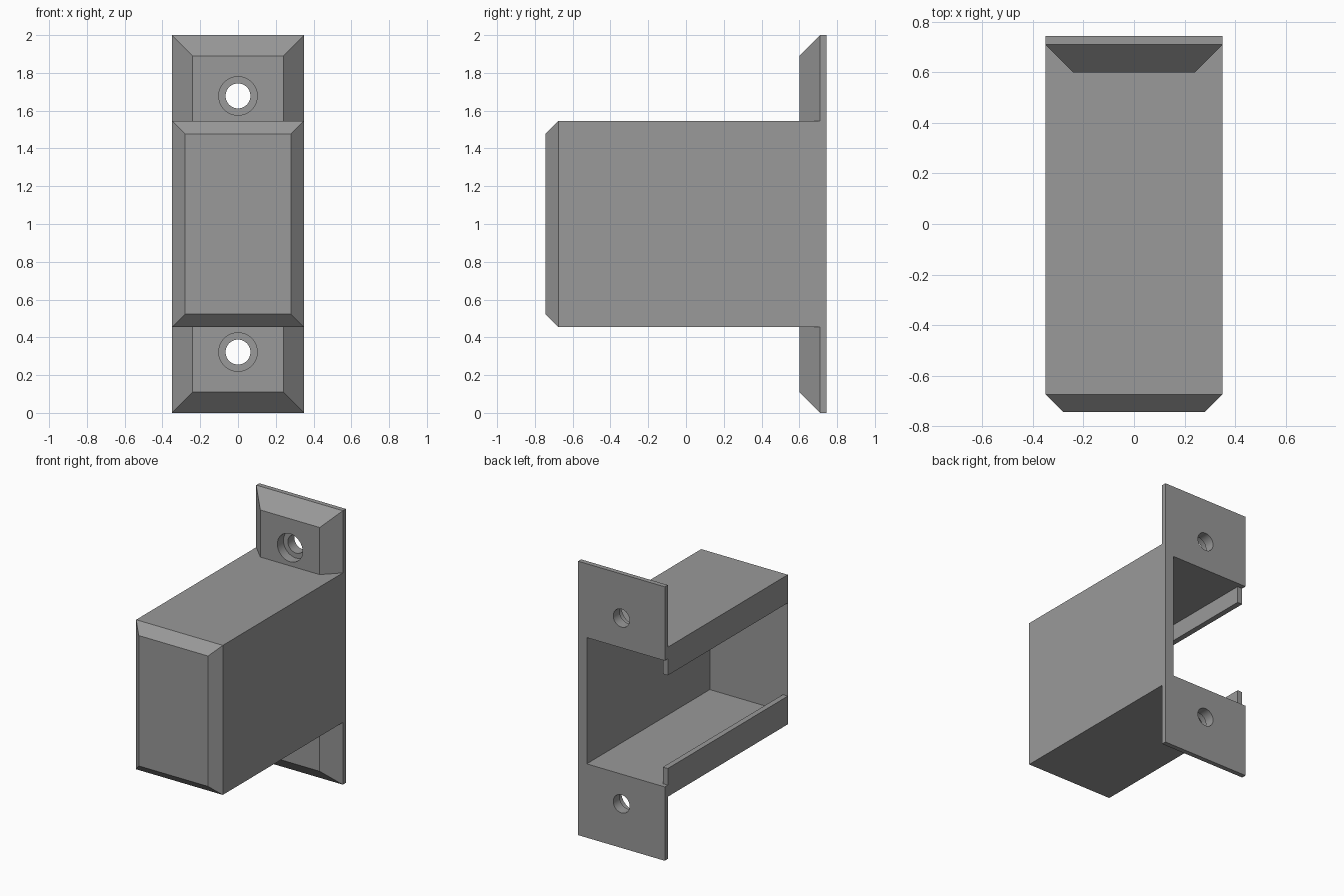
import bpy
import bmesh
import math
from mathutils import Matrix

if "Cube" in bpy.data.objects:
    bpy.data.objects.remove(bpy.data.objects["Cube"])

HALF_X, BACK = 0.35, 0.745
BOX_Z, PLATE_Z = 0.546, 1.0      # half heights about z = 1
RECESS = 0.71                    # end of the lips, start of the plate chamfer

grey = bpy.data.materials.new("grey plastic")
grey.diffuse_color = (0.32, 0.32, 0.32, 1)
grey.use_nodes = True
grey.node_tree.nodes["Principled BSDF"].inputs["Base Color"].default_value = grey.diffuse_color


def make_object(name, bm):
    bmesh.ops.recalc_face_normals(bm, faces=bm.faces)
    mesh = bpy.data.meshes.new(name)
    bm.to_mesh(mesh)
    bm.free()
    mesh.materials.append(grey)
    obj = bpy.data.objects.new(name, mesh)
    bpy.context.collection.objects.link(obj)
    return obj


def chamfered_block(name, half_z, front, shoulder, inset):
    """Block whose front edges slope in from the shoulder to the front."""
    bm = bmesh.new()
    rings = []
    for y, d in ((BACK, 0), (shoulder, 0), (front, inset)):
        x, z = HALF_X - d, half_z - d
        rings.append([bm.verts.new((sx * x, y, 1 + sz * z))
                      for sx, sz in ((-1, -1), (1, -1), (1, 1), (-1, 1))])
    for a, b in zip(rings, rings[1:]):
        for i in range(4):
            j = (i + 1) % 4
            bm.faces.new((a[i], a[j], b[j], b[i]))
    bm.faces.new(rings[0])
    bm.faces.new(rings[-1])
    return make_object(name, bm)


def box(name, x0, x1, y0, y1, half_z):
    bm = bmesh.new()
    bmesh.ops.create_cube(bm, size=1)
    bmesh.ops.scale(bm, verts=bm.verts, vec=(x1 - x0, y1 - y0, 2 * half_z))
    bmesh.ops.translate(bm, verts=bm.verts,
                        vec=((x0 + x1) / 2, (y0 + y1) / 2, 1))
    return make_object(name, bm)


def cylinder(name, radius, y0, y1, z):
    bm = bmesh.new()
    place = (Matrix.Translation((0, (y0 + y1) / 2, z))
             @ Matrix.Rotation(math.pi / 2, 4, 'X'))
    bmesh.ops.create_cone(bm, cap_ends=True, segments=48, radius1=radius,
                          radius2=radius, depth=y1 - y0, matrix=place)
    return make_object(name, bm)


def combine(target, tool, operation):
    mod = target.modifiers.new(tool.name, 'BOOLEAN')
    mod.operation, mod.solver, mod.object = operation, 'EXACT', tool
    bpy.context.view_layer.objects.active = target
    bpy.ops.object.modifier_apply(modifier=mod.name)
    bpy.data.objects.remove(tool)


# Box body joined with the full-height mounting plate
housing = chamfered_block("housing", BOX_Z, -BACK, -0.675, 0.07)
combine(housing, chamfered_block("mounting_plate", PLATE_Z, 0.60, RECESS, 0.11), 'UNION')

# Hollow inside, side opening between two lips, and the gap behind the lips
combine(housing, box("cavity", -0.31, 0.28, -0.675, 0.9, 0.461), 'DIFFERENCE')
combine(housing, box("side_opening", -0.5, 0, -0.675, 0.9, 0.34), 'DIFFERENCE')
combine(housing, box("lip_gap", -0.5, 0, RECESS, 0.9, 0.461), 'DIFFERENCE')

# Counterbored screw holes
for side in (-1, 1):
    z = 1 + side * 0.678
    combine(housing, cylinder("screw_hole", 0.066, 0.5, 0.9, z), 'DIFFERENCE')
    combine(housing, cylinder("counterbore", 0.102, 0.5, 0.67, z), 'DIFFERENCE')

# Smooth only the round hole walls
bpy.ops.object.select_all(action='DESELECT')
housing.select_set(True)
bpy.context.view_layer.objects.active = housing
bpy.ops.object.shade_smooth_by_angle(angle=math.radians(30))
